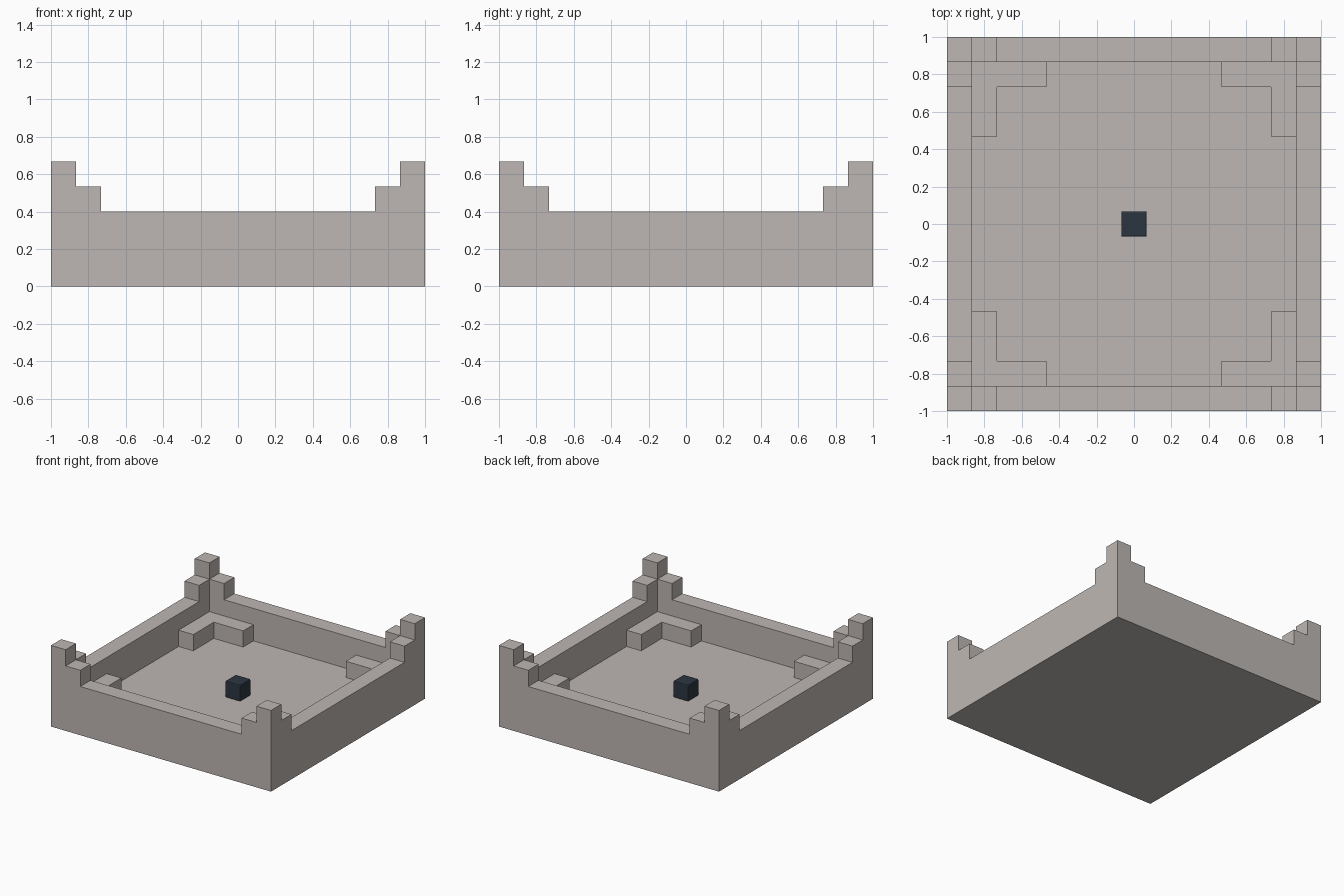
import bpy

cube = bpy.data.objects.get("Cube")
if cube:
    bpy.data.objects.remove(cube, do_unlink=True)

U = 2 / 15  # one block


def make_material(name, rgb):
    mat = bpy.data.materials.new(name)
    mat.use_nodes = True
    mat.diffuse_color = (*rgb, 1)
    mat.node_tree.nodes["Principled BSDF"].inputs["Base Color"].default_value = (*rgb, 1)
    return mat


stone = make_material("warm grey stone", (0.515, 0.475, 0.451))
slate = make_material("dark slate", (0.024, 0.036, 0.053))


def box(name, xs, ys, zs, mat=stone):
    """Box between pairs of limits, given in blocks."""
    spans = (xs, ys, zs)
    bpy.ops.mesh.primitive_cube_add(size=1, location=[(a + b) / 2 * U for a, b in spans])
    obj = bpy.context.object
    obj.name = name
    obj.scale = [abs(b - a) * U for a, b in spans]
    bpy.ops.object.transform_apply(location=False, rotation=False, scale=True)
    obj.data.materials.append(mat)
    return obj


HALF, INNER, STEP, LEDGE = 7.5, 6.5, 5.5, 3.5

# Floor slab and the four walls
box("floor", (-HALF, HALF), (-HALF, HALF), (0, 1))
for side, s in (("front", -1), ("back", 1)):
    box(side + "_wall", (-HALF, HALF), (s * INNER, s * HALF), (1, 3))
for side, s in (("right", -1), ("left", 1)):
    box(side + "_wall", (s * INNER, s * HALF), (-INNER, INNER), (1, 3))

# Stepped corner posts on the walls and L-shaped ledges inside
for side_x, sx in (("right", -1), ("left", 1)):
    for side_y, sy in (("front", -1), ("back", 1)):
        corner = side_y + "_" + side_x
        outer_x, outer_y = (sx * INNER, sx * HALF), (sy * INNER, sy * HALF)
        step_x, step_y = (sx * STEP, sx * INNER), (sy * STEP, sy * INNER)
        box(corner + "_post", outer_x, outer_y, (3, 5))
        box(corner + "_step_across", step_x, outer_y, (3, 4))
        box(corner + "_step_along", outer_x, step_y, (3, 4))
        box(corner + "_ledge_across", (sx * LEDGE, sx * INNER), step_y, (1, 2))
        box(corner + "_ledge_along", step_x, (sy * LEDGE, sy * STEP), (1, 2))

# Small dark block in the middle with softened edges
block = box("centre_block", (-0.51, 0.51), (-0.51, 0.51), (1, 2.02), slate)
bevel = block.modifiers.new("soft_edges", "BEVEL")
bevel.width = 0.008
bevel.segments = 2
